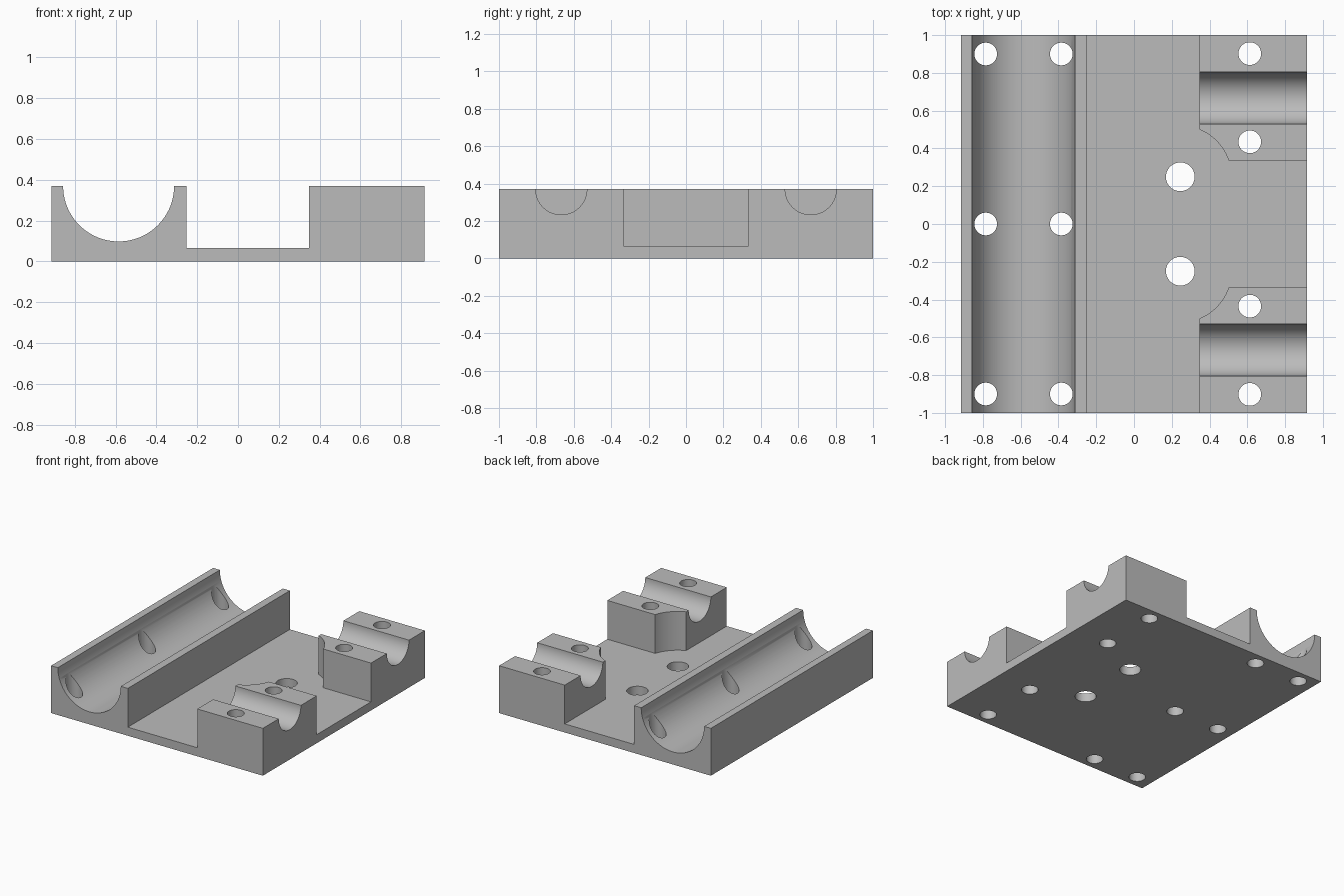
import bpy, bmesh
from math import sin, cos, acos, asin, pi, radians
from mathutils import Matrix, Vector

W, L, H, FLOOR = 0.915, 1.0, 0.37, 0.067   # half width, half length, height, floor
BORE_X, BORE_R = -0.585, 0.272             # long trough
RAIL, BLOCK = -0.252, 0.348                # inner faces of rail and blocks
SCREW = (0.245, 0.25)                      # large hole beside the blocks
CLEAR = 0.27                               # relief radius around it
POCKET = 0.335                             # half width of gap between blocks

if "Cube" in bpy.data.objects:
    bpy.data.objects.remove(bpy.data.objects["Cube"], do_unlink=True)

grey = bpy.data.materials.new("plain grey")
grey.use_nodes = True
grey.diffuse_color = (0.5, 0.5, 0.5, 1)
grey.node_tree.nodes["Principled BSDF"].inputs["Base Color"].default_value = grey.diffuse_color


def arc(cx, cy, r, a, b, n):
    return [(cx + r * cos(a + (b - a) * i / n), cy + r * sin(a + (b - a) * i / n))
            for i in range(n + 1)]


def add_object(name, bm):
    bmesh.ops.recalc_face_normals(bm, faces=bm.faces)
    mesh = bpy.data.meshes.new(name)
    bm.to_mesh(mesh)
    bm.free()
    mesh.materials.append(grey)
    obj = bpy.data.objects.new(name, mesh)
    bpy.context.collection.objects.link(obj)
    return obj


def prism(name, points, start, sweep):
    bm = bmesh.new()
    face = bm.faces.new([bm.verts.new(start(*p)) for p in points])
    ext = bmesh.ops.extrude_face_region(bm, geom=[face])["geom"]
    bmesh.ops.translate(bm, vec=Vector(sweep),
                        verts=[v for v in ext if isinstance(v, bmesh.types.BMVert)])
    return add_object(name, bm)


def cylinders(name, items, depth, rotation=Matrix()):
    bm = bmesh.new()
    for centre, r in items:
        bmesh.ops.create_cone(bm, cap_ends=True, segments=64, radius1=r, radius2=r,
                              depth=depth, matrix=Matrix.Translation(centre) @ rotation)
    return add_object(name, bm)


# Solid body with the long trough in its section
section = [(-W, 0), (W, 0), (W, H)]
section += arc(BORE_X, H, BORE_R, 0, -pi, 64) + [(-W, H)]
body = prism("bearing_mount", section, lambda x, z: (x, -L, z), (0, 2 * L, 0))

# Floor recess between rail and blocks, with round reliefs
a0, a1 = asin((POCKET - SCREW[1]) / CLEAR), acos((BLOCK - SCREW[0]) / CLEAR)
upper = [(1.1, POCKET)] + arc(*SCREW, CLEAR, a0, a1, 16) + [(BLOCK, 1.1), (RAIL, 1.1)]
outline = upper + [(x, -y) for x, y in reversed(upper)]
recess = prism("recess_cutter", outline, lambda x, y: (x, y, FLOOR), (0, 0, 1))

# Cross grooves through the two blocks
grooves = cylinders("groove_cutter", [((0.7, s * 0.667, H), 0.137) for s in (-1, 1)],
                    0.8, Matrix.Rotation(radians(90), 4, "Y"))

# Vertical screw holes
small = [(x, y) for x in (-0.785, -0.385) for y in (-0.9, 0, 0.9)]
small += [(0.613, s * y) for s in (-1, 1) for y in (0.435, 0.902)]
holes = [((x, y, 0.2), 0.06) for x, y in small]
holes += [((SCREW[0], s * SCREW[1], 0.2), 0.076) for s in (-1, 1)]
drills = cylinders("hole_cutter", holes, 1.0)

# Cut the body, then discard the cutters
bpy.context.view_layer.objects.active = body
body.select_set(True)
for cutter in (recess, grooves, drills):
    cutter.hide_render = True
    mod = body.modifiers.new(cutter.name, "BOOLEAN")
    mod.operation, mod.solver, mod.object = "DIFFERENCE", "EXACT", cutter
    bpy.ops.object.modifier_apply(modifier=mod.name)
    bpy.data.objects.remove(cutter, do_unlink=True)
bpy.ops.object.shade_smooth_by_angle(angle=radians(30))
